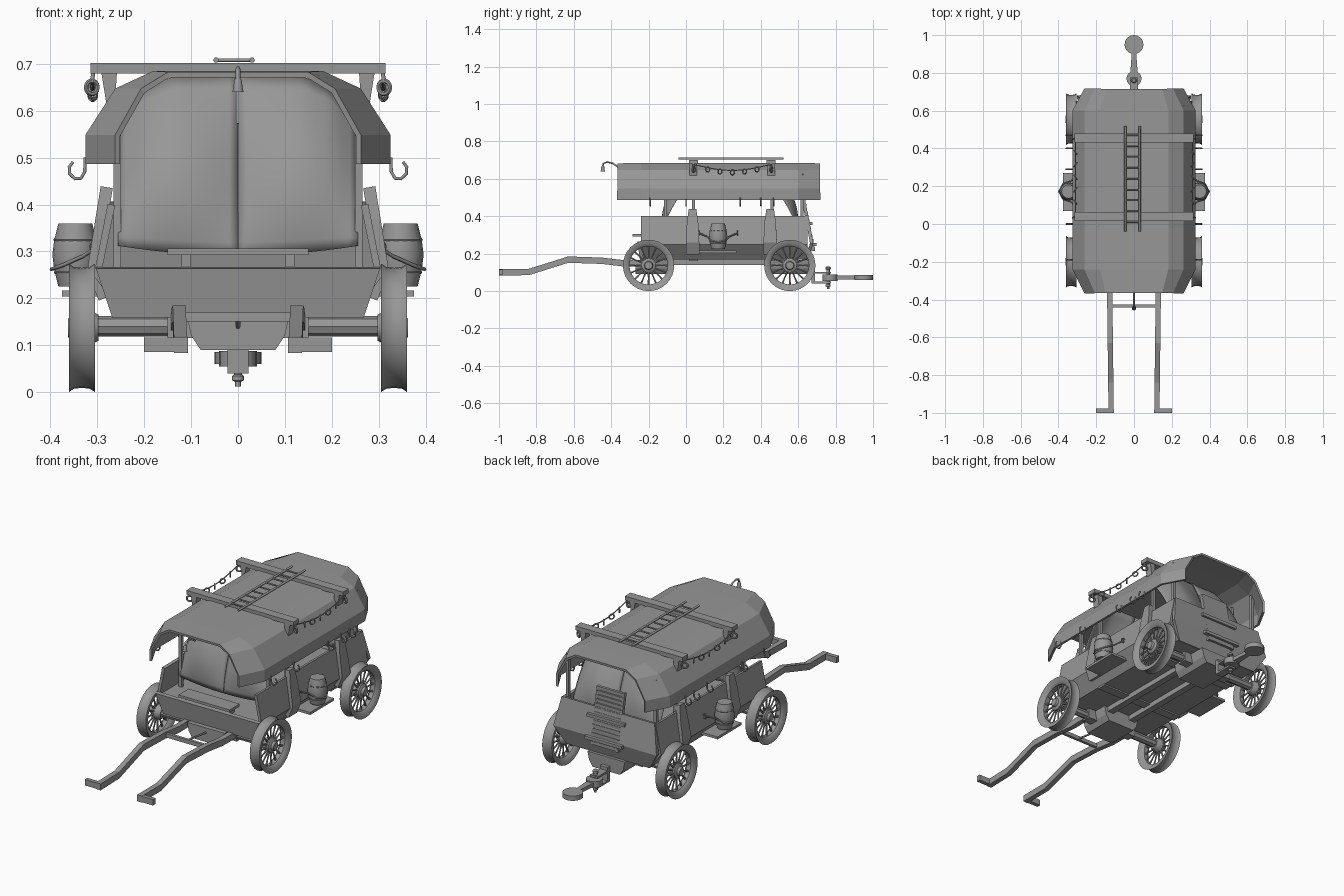
import bpy, bmesh, math
from mathutils import Vector

if "Cube" in bpy.data.objects:
    bpy.data.objects.remove(bpy.data.objects["Cube"])

grey = bpy.data.materials.new("dark_grey")
grey.diffuse_color = (0.31, 0.31, 0.31, 1)
grey.use_nodes = True
grey.node_tree.nodes["Principled BSDF"].inputs["Base Color"].default_value = grey.diffuse_color


def mesh_obj(name, verts, faces, thick=0, smooth=False):
    me = bpy.data.meshes.new(name)
    me.from_pydata(verts, [], faces)
    me.materials.append(grey)
    bm = bmesh.new()
    bm.from_mesh(me)
    bmesh.ops.recalc_face_normals(bm, faces=bm.faces)
    bm.to_mesh(me)
    bm.free()
    ob = bpy.data.objects.new(name, me)
    bpy.context.collection.objects.link(ob)
    if smooth:
        bpy.ops.object.select_all(action='DESELECT')
        ob.select_set(True)
        bpy.context.view_layer.objects.active = ob
        bpy.ops.object.shade_smooth_by_angle(angle=math.radians(40))
    if thick:
        m = ob.modifiers.new("thickness", 'SOLIDIFY')
        m.thickness, m.offset = thick, 0
    return ob


def prism(name, prof, a, b, axis):
    # extrude a 2D profile along x (prof = y,z), y (prof = x,z) or z (prof = x,y)
    put = {'x': lambda p, t: (t, p[0], p[1]), 'y': lambda p, t: (p[0], t, p[1]),
           'z': lambda p, t: (p[0], p[1], t)}[axis]
    n = len(prof)
    faces = [(i, (i + 1) % n, n + (i + 1) % n, n + i) for i in range(n)]
    return mesh_obj(name, [put(p, a) for p in prof] + [put(p, b) for p in prof],
                    faces + [tuple(range(n)), tuple(range(n, 2 * n))])


def box(name, x0, x1, y0, y1, z0, z1):
    return prism(name, [(x0, y0), (x1, y0), (x1, y1), (x0, y1)], z0, z1, 'z')


def sheet(name, rows, thick=0, smooth=False):
    n = len(rows[0])
    faces = [(i * n + j, i * n + j + 1, (i + 1) * n + j + 1, (i + 1) * n + j)
             for i in range(len(rows) - 1) for j in range(n - 1)]
    return mesh_obj(name, [p for r in rows for p in r], faces, thick, smooth)


def lathe(name, prof, c, axis, n=24, closed=False, smooth=True):
    # prof = (radius, height along axis)
    rot = Vector((0, 0, 1)).rotation_difference(Vector(axis)).to_matrix()
    verts = [rot @ Vector((r * math.cos(2 * math.pi * i / n), r * math.sin(2 * math.pi * i / n), h)) + Vector(c)
             for i in range(n) for r, h in prof]
    k = len(prof)
    faces = [(i * k + j, i * k + (j + 1) % k, (i + 1) % n * k + (j + 1) % k, (i + 1) % n * k + j)
             for i in range(n) for j in range(k if closed else k - 1)]
    if not closed:
        faces += [tuple(i * k for i in range(n)), tuple(i * k + k - 1 for i in range(n))]
    return mesh_obj(name, verts, faces, smooth=smooth)


def ring(name, c, R, r, axis):
    prof = [(R + r * math.cos(a * math.pi / 3), r * math.sin(a * math.pi / 3)) for a in range(6)]
    return lathe(name, prof, c, axis, 14, closed=True)


def tube(name, pts, r):
    cu = bpy.data.curves.new(name, 'CURVE')
    cu.dimensions, cu.bevel_depth, cu.bevel_resolution, cu.use_fill_caps = '3D', r, 1, True
    cu.materials.append(grey)
    sp = cu.splines.new('POLY')
    sp.points.add(len(pts) - 1)
    for q, p in zip(sp.points, pts):
        q.co = (*p, 1)
    ob = bpy.data.objects.new(name, cu)
    bpy.context.collection.objects.link(ob)
    bpy.ops.object.select_all(action='DESELECT')
    ob.select_set(True)
    bpy.context.view_layer.objects.active = ob
    bpy.ops.object.convert(target='MESH')


def mirrored(half):
    return [(-x, z) for x, z in half] + [(x, z) for x, z in reversed(half)]


# wheels and axles
for y in (-0.2, 0.555):
    lathe("axle", [(0.022, -0.31), (0.022, 0.31)], (0, y, 0.14), (1, 0, 0), 8, smooth=False)
    box("axle_beam", -0.15, 0.15, y - 0.025, y + 0.025, 0.115, 0.17)
    for s in (-1, 1):
        c = (s * 0.333, y, 0.137)
        lathe("wheel_rim", [(0.137, -0.028), (0.130, -0.017), (0.128, 0), (0.130, 0.017), (0.137, 0.028),
                            (0.113, 0.024), (0.102, 0.012), (0.102, -0.012), (0.113, -0.024)], c, (s, 0, 0), 32, True)
        lathe("wheel_hub", [(0.028, -0.035), (0.038, -0.015), (0.038, 0.012), (0.024, 0.018), (0.02, 0.03)],
              c, (s, 0, 0), 16)
        for k in range(16):
            a = 2 * math.pi * k / 16
            d = Vector((0, math.cos(a), math.sin(a)))
            lathe("wheel_spoke", [(0.006, 0.03), (0.004, 0.07), (0.006, 0.105)], c, d, 6)

# tub: walls leaning in above the widest line, floor, front and rear walls
sec = mirrored([(0.27, 0.4), (0.3, 0.25), (0.245, 0.175)])
sheet("tub_shell", [[(x, y, z) for x, z in sec] for y in (-0.24, 0.65)], 0.016)
box("tub_floor", -0.29, 0.29, -0.24, 0.64, 0.24, 0.255)
sheet("front_board", [[(-w, y, z), (w, y, z)] for w, y, z in ((0.303, -0.25, 0.265), (0.268, -0.235, 0.16))], 0.02)
sheet("rear_wall", [[(-w, y, z), (w, y, z)] for w, y, z in
                    ((0.273, 0.645, 0.405), (0.303, 0.672, 0.255), (0.245, 0.645, 0.165))], 0.018)
box("bench_seat", -0.15, 0.15, -0.285, -0.2, 0.292, 0.306)
for s in (-1, 1):
    box("bench_leg", s * 0.11 - 0.01, s * 0.11 + 0.01, -0.24, -0.2, 0.25, 0.295)
    box("undercarriage_beam", s * 0.07 - 0.018, s * 0.07 + 0.018, -0.2, 0.6, 0.14, 0.178)

# keel bolsters and under braces
bol = [(-0.11, 0.165), (-0.1, 0.12), (-0.08, 0.09), (0.08, 0.09), (0.1, 0.12), (0.11, 0.165)]
for a, b in ((-0.27, -0.1), (0.45, 0.67)):
    prism("keel_bolster", bol, a, b, 'y')
for y in (0.04, 0.45):
    box("under_brace", -0.25, 0.25, y - 0.025, y + 0.025, 0.16, 0.18)

# side braces following the wall slope, canopy posts
for s in (-1, 1):
    for y in (0.035, 0.45):
        rows = [[(s * x, y - w, z), (s * x, y + w, z)] for x, z, w in
                ((0.28, 0.437, 0.02), (0.291, 0.37, 0.03), (0.309, 0.26, 0.036), (0.285, 0.2, 0.036))]
        sheet("side_brace", rows, 0.026)
    for y in (-0.11, 0.04, 0.46, 0.62):
        box("canopy_post", s * 0.25, s * 0.266, y - 0.008, y + 0.008, 0.25, 0.625)

# canopy
wide = mirrored([(0.32, 0.487), (0.32, 0.547), (0.258, 0.643), (0.18, 0.679)])
slim = mirrored([(0.257, 0.487), (0.257, 0.547), (0.203, 0.643), (0.148, 0.677)])
sheet("canopy", [[(x, y, z) for x, z in p] for y, p in
                 ((-0.365, slim), (-0.24, wide), (0.6, wide), (0.715, slim))], 0.012)


# cloth curtains, two halves at each end, leaning inward towards the top
def arch(x):
    return 0.672 if x < 0.14 else 0.672 - (x - 0.14) * 0.5 if x < 0.2 else 0.642 - (x - 0.2) * 1.3


for y0, d, zb in ((-0.12, -1, 0.292), (0.59, 1, 0.3)):
    for s in (-1, 1):
        rows = []
        for i in range(15):
            v = i / 14
            row = []
            for j in range(15):
                u = j / 14
                x = 0.001 + 0.255 * u
                z0 = zb + 0.02 * u ** 2
                y = y0 + d * (0.03 * math.sin(math.pi * v) * math.sin(math.pi * u) - 0.13 * v ** 1.6)
                row.append((s * x, y, z0 + v * (arch(x) - z0)))
            rows.append(row)
        sheet("curtain", rows, 0.004, True)

# roof beams with side straps and pulley rings
for y in (0.04, 0.455):
    box("roof_beam", -0.315, 0.315, y - 0.024, y + 0.024, 0.68, 0.702)
    for s in (-1, 1):
        prism("beam_strap", [(s * 0.258, 0.685), (s * 0.292, 0.685), (s * 0.28, 0.61), (s * 0.262, 0.625)],
              y - 0.02, y + 0.02, 'y')
        ring("pulley_ring", (s * 0.312, y, 0.65), 0.014, 0.005, (0.5 * s, 1, 0))
        tube("pulley_hanger", [(s * 0.308, y, 0.685), (s * 0.312, y, 0.66)], 0.005)

# sagging ropes with rings
for s in (-1, 1):
    rope = [(s * 0.31, 0.05 + 0.395 * t / 12, 0.675 - 0.03 * math.sin(math.pi * t / 12)) for t in range(13)]
    tube("side_rope", rope, 0.003)
    for k in (2, 4, 6, 8, 10):
        x, y, z = rope[k]
        ring("rope_ring", (x, y, z - 0.01), 0.013, 0.004, (0.8, 0.6 if k % 4 else -0.6, 0))

# roof ladder
for x in (-0.047, 0.03):
    tube("ladder_rail", [(x, -0.04, 0.708), (x, 0.52, 0.708)], 0.006)
for k in range(9):
    y = 0.01 + k * 0.0575
    tube("ladder_rung", [(-0.047, y, 0.708), (0.03, y, 0.708)], 0.004)

# canopy side hooks
for s in (-1, 1):
    for y in (-0.19, 0.0, 0.29, 0.4, 0.47):
        tube("side_hook", [(s * x, y, z) for x, z in ((0.326, 0.5), (0.327, 0.47), (0.335, 0.456), (0.348, 0.455),
                                                     (0.359, 0.466), (0.36, 0.48), (0.352, 0.491))], 0.004)

# front bell on a curved bracket
tube("bell_bracket", [(0, -0.36, 0.662), (0, -0.39, 0.682), (0, -0.42, 0.69), (0, -0.442, 0.682), (0, -0.445, 0.665)], 0.005)
lathe("bell", [(0.004, 0.03), (0.008, 0.025), (0.01, 0.008), (0.012, 0)], (0, -0.445, 0.64), (0, 0, 1), 12)

# barrels on side platforms
for s in (-1, 1):
    box("barrel_platform", s * 0.22, s * 0.375, 0.07, 0.27, 0.204, 0.217)
    c = (s * 0.347, 0.172, 0.225)
    lathe("barrel", [(0.036, 0), (0.045, 0.035), (0.049, 0.068), (0.045, 0.1), (0.036, 0.135)], c, (0, 0, 1), 16)
    for h, r in ((0.03, 0.043), (0.1, 0.044)):
        ring("barrel_hoop", (c[0], c[1], c[2] + h), r, 0.003, (0, 0, 1))
    tube("barrel_rope", [(s * 0.3, 0.07, 0.31), (s * 0.33, 0.115, 0.29), (s * 0.375, 0.13, 0.27), (s * 0.398, 0.172, 0.262),
                         (s * 0.375, 0.214, 0.27), (s * 0.33, 0.23, 0.29), (s * 0.3, 0.275, 0.31)], 0.004)
    for y in (0.07, 0.275):
        ring("rope_eye", (s * 0.303, y, 0.31), 0.01, 0.004, (0, 1, 0))

# draw shafts with turned-out ends
line = [(-1, 0.1), (-0.84, 0.102), (-0.63, 0.168), (-0.45, 0.162), (-0.33, 0.148), (-0.2, 0.148)]
shaft = [(y, z + 0.017) for y, z in line] + [(y, z - 0.017) for y, z in reversed(line)]
for s in (-1, 1):
    ob = prism("draw_shaft", shaft, s * 0.107, s * 0.135, 'x')
    for v in ob.data.vertices:
        v.co.x += s * 0.012 * (v.co.y + 1)
    box("shaft_handle", s * 0.11, s * 0.2, -1, -0.978, 0.085, 0.116)
box("shaft_crossbar", -0.115, 0.115, -0.443, -0.427, 0.15, 0.17)
tube("shaft_chain", [(0, -0.435, 0.16), (0, -0.27, 0.14)], 0.005)

# rear ramp with slats
for s in (-1, 1):
    prism("ramp_rail", [(0.615, 0.505), (0.633, 0.505), (0.69, 0.215), (0.672, 0.215)], s * 0.068, s * 0.082, 'x')
for k in range(14):
    z = 0.227 + k * 0.0208
    y = 0.683 - (z - 0.215) * 0.197
    box("ramp_slat", -0.08, 0.08, y - 0.006, y + 0.008, z - 0.009, z + 0.009)
for z, y in ((0.25, 0.68), (0.36, 0.658)):
    box("ramp_holder", -0.11, 0.11, y - 0.01, y + 0.018, z - 0.008, z + 0.008)

# rear tow hitch
for z in (0.045, 0.098):
    box("hitch_jaw", -0.022, 0.022, 0.68, 0.775, z - 0.005, z + 0.005)
box("hitch_plate", -0.022, 0.022, 0.67, 0.69, 0.04, 0.12)
lathe("hitch_pin", [(0.006, 0.012), (0.006, 0.022), (0.013, 0.025), (0.013, 0.034), (0.009, 0.037), (0.009, 0.115),
                    (0.015, 0.117), (0.015, 0.126), (0.008, 0.132)], (0, 0.76, 0), (0, 0, 1), 12)
lathe("hitch_eye", [(0.04, 0.055), (0.04, 0.088)], (0, 0.77, 0), (0, 0, 1), 16)
prism("hitch_arm", [(-0.02, 0.79), (0.02, 0.79), (0.011, 0.92), (-0.011, 0.92)], 0.062, 0.082, 'z')
lathe("hitch_disc", [(0.05, 0.06), (0.05, 0.085)], (0, 0.95, 0), (0, 0, 1), 20)
